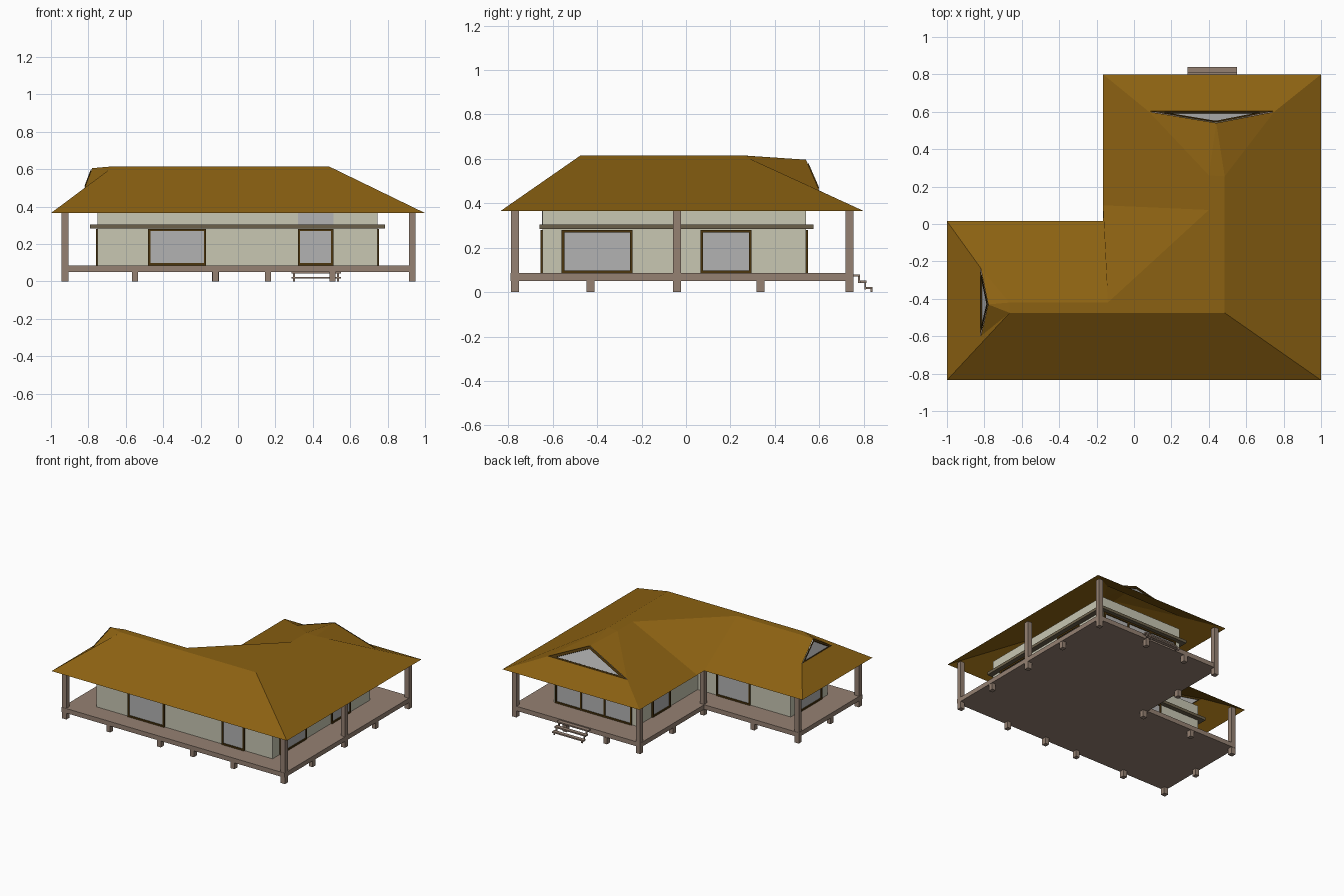
import bpy, bmesh
from mathutils import Vector

if "Cube" in bpy.data.objects:
    bpy.data.objects.remove(bpy.data.objects["Cube"])


def material(name, rgb):
    m = bpy.data.materials.new(name)
    m.diffuse_color = (*rgb, 1)
    m.use_nodes = True
    m.node_tree.nodes["Principled BSDF"].inputs["Base Color"].default_value = m.diffuse_color
    return m


ROOF = material("thatch", (0.26, 0.12, 0.006))
TIMBER = material("timber", (0.30, 0.22, 0.17))
WALL = material("plaster", (0.58, 0.57, 0.45))
TRIM = material("trim_wood", (0.15, 0.12, 0.07))
FRAME = material("dark_frame", (0.07, 0.035, 0.004))
GLASS = material("glass", (0.45, 0.45, 0.45))


def mesh(name, verts, faces, mat, fix=True):
    me = bpy.data.meshes.new(name)
    me.from_pydata([Vector(v) for v in verts], [], faces)
    if fix:
        bm = bmesh.new()
        bm.from_mesh(me)
        bmesh.ops.recalc_face_normals(bm, faces=bm.faces)
        bm.to_mesh(me)
        bm.free()
    ob = bpy.data.objects.new(name, me)
    bpy.context.collection.objects.link(ob)
    me.materials.append(mat)
    return ob


def box(name, x0, x1, y0, y1, z0, z1, mat):
    v = [(x, y, z) for z in (z0, z1) for x, y in ((x0, y0), (x1, y0), (x1, y1), (x0, y1))]
    f = [(3, 2, 1, 0), (4, 5, 6, 7)] + [(i, (i + 1) % 4, (i + 1) % 4 + 4, i + 4) for i in range(4)]
    return mesh(name, v, f, mat)


def ell(x0, x1, y0, y1, xn, yn):
    # L-shaped plan outline with the notch at the back left
    return [(x0, y0), (x1, y0), (x1, y1), (xn, y1), (xn, yn), (x0, yn)]


def ring(name, outer, inner, z0, z1, mat):
    n = len(outer)
    v = [(*p, z) for loop, z in ((outer, z0), (outer, z1), (inner, z1), (inner, z0)) for p in loop]
    f = [(k * n + i, k * n + (i + 1) % n, (k + 1) % 4 * n + (i + 1) % n, (k + 1) % 4 * n + i)
         for k in range(4) for i in range(n)]
    return mesh(name, v, f, mat)


# Deck
deck = ell(-0.945, 0.95, -0.79, 0.75, -0.14, -0.02)
mesh("deck", [(*p, z) for z in (0.05, 0.085) for p in deck],
     [tuple(range(5, -1, -1)), tuple(range(6, 12))] +
     [(i, (i + 1) % 6, (i + 1) % 6 + 6, i + 6) for i in range(6)], TIMBER)

# Full-height posts and short piers
H = 0.018
for x, y in ((-.925, -.77), (.932, -.77), (.932, -.04), (.932, .735), (-.12, .735), (-.12, -.04), (-.925, -.04)):
    box("post", x - H, x + H, y - H, y + H, 0, 0.375, TIMBER)
for x, y in ((-.55, -.77), (-.12, -.77), (.16, -.77), (.505, -.77), (.932, -.43), (.932, .335),
             (.505, .735), (.16, .735), (-.12, .335), (-.55, -.04), (-.925, -.43)):
    box("pier", x - .016, x + .016, y - H, y + H, 0, 0.05, TIMBER)

# Walls and the shading ledge around them
walls = ell(-.75, .745, -.645, .54, .04, -.2)
ring("walls", walls, ell(-.74, .735, -.635, .53, .05, -.21), .085, .40, WALL)
ring("ledge", ell(-.79, .785, -.66, .575, .005, -.165), walls, .283, .305, TRIM)


# Windows: glass with a frame, on an x- or y-facing wall
def window(axis, pos, out, a, b, mullions=()):
    def part(name, a0, a1, z0, z1, depth, mat):
        d0, d1 = sorted((pos - out * 0.004, pos + out * depth))
        if axis == 'y':
            box(name, a0, a1, d0, d1, z0, z1, mat)
        else:
            box(name, d0, d1, a0, a1, z0, z1, mat)
    w = 0.012
    part("window_glass", a + w, b - w, .085 + w, .28 - w, .003, GLASS)
    part("window_sill", a, b, .085, .085 + w, .01, FRAME)
    part("window_head", a, b, .28 - w, .28, .01, FRAME)
    for c in (a + w / 2, b - w / 2, *mullions):
        part("window_jamb", c - w / 2, c + w / 2, .085 + w, .28 - w, .01, FRAME)


window('y', -.645, -1, -.48, -.17)
window('y', -.645, -1, .32, .51)
window('x', .745, 1, -.56, -.24)
window('x', .745, 1, .065, .295)
window('y', .54, 1, .08, .73, (.31, .51))
window('x', .04, -1, .14, .36)
window('y', -.2, 1, -.41, -.12)
window('x', -.75, -1, -.57, -.3)
box("transom_glass", .32, .51, -.648, -.64, .305, .40, GLASS)

# Back steps
for y, z in ((.755, .08), (.783, .052), (.811, .024)):
    box("step_tread", .285, .55, y, y + .029, z - .01, z, TIMBER)
    for x in (.295, .53):
        box("step_leg", x, x + .01, y + .02, y + .028, max(0, z - .04), z - .01, TIMBER)

# Roof: hipped L with flattened ridges, filled valley and two gablets
E, T = .365, .615
P = dict(
    fl=(-1, -.835, E), fr=(1, -.835, E), br=(1, .80, E), bl=(-.165, .80, E),
    e=(-.165, .10, E), c=(-.165, .015, E), lb=(-1, .015, E),
    A=(-.665, -.475, T), B=(.485, -.475, T), R=(.485, .255, T), K=(.40, .26, T),
    V=(.40, .075, T), W=(-.14, -.42, T), L=(-.665, -.42, T),
    g1=(.08, .60, .457), g2=(.75, .60, .457), G=(.44, .54, .596),
    h1=(-.82, -.60, .499), h2=(-.82, -.235, .499), M=(-.78, -.43, .605))
keys = list(P)
FACES = ["fl fr B A", "fr br g2 R B", "br bl g1 g2", "bl e V K g1", "e c W V", "c lb h2 L W",
         "lb fl h1 h2", "fl A h1", "A B W L", "B V W", "B R K V",
         "g2 G R", "G K R", "g1 K G", "h1 A M", "A L M", "L h2 M"]
mesh("roof", P.values(), [tuple(keys.index(k) for k in f.split()) for f in FACES], ROOF)


# Gablet openings: dark triangular frame around a glass pane
def gablet(tri, out):
    tri = [Vector(p) for p in tri]
    mid = sum(tri, Vector()) / 3
    off = Vector(out)
    inner = [mid + (p - mid) * 0.80 for p in tri]
    v = [p + off for p in tri] + [p + off for p in inner] + [p - off for p in inner]
    f = [(i + k, (i + 1) % 3 + k, (i + 1) % 3 + k + 3, i + k + 3) for k in (0, 3) for i in range(3)]
    mesh("gablet_frame", v, f, FRAME)
    mesh("gablet_glass", [p - off for p in inner], [(0, 1, 2)], GLASS)


gablet([P[k] for k in ("g1", "g2", "G")], (0, .004, .002))
gablet([P[k] for k in ("h1", "h2", "M")], (-.004, 0, .002))
